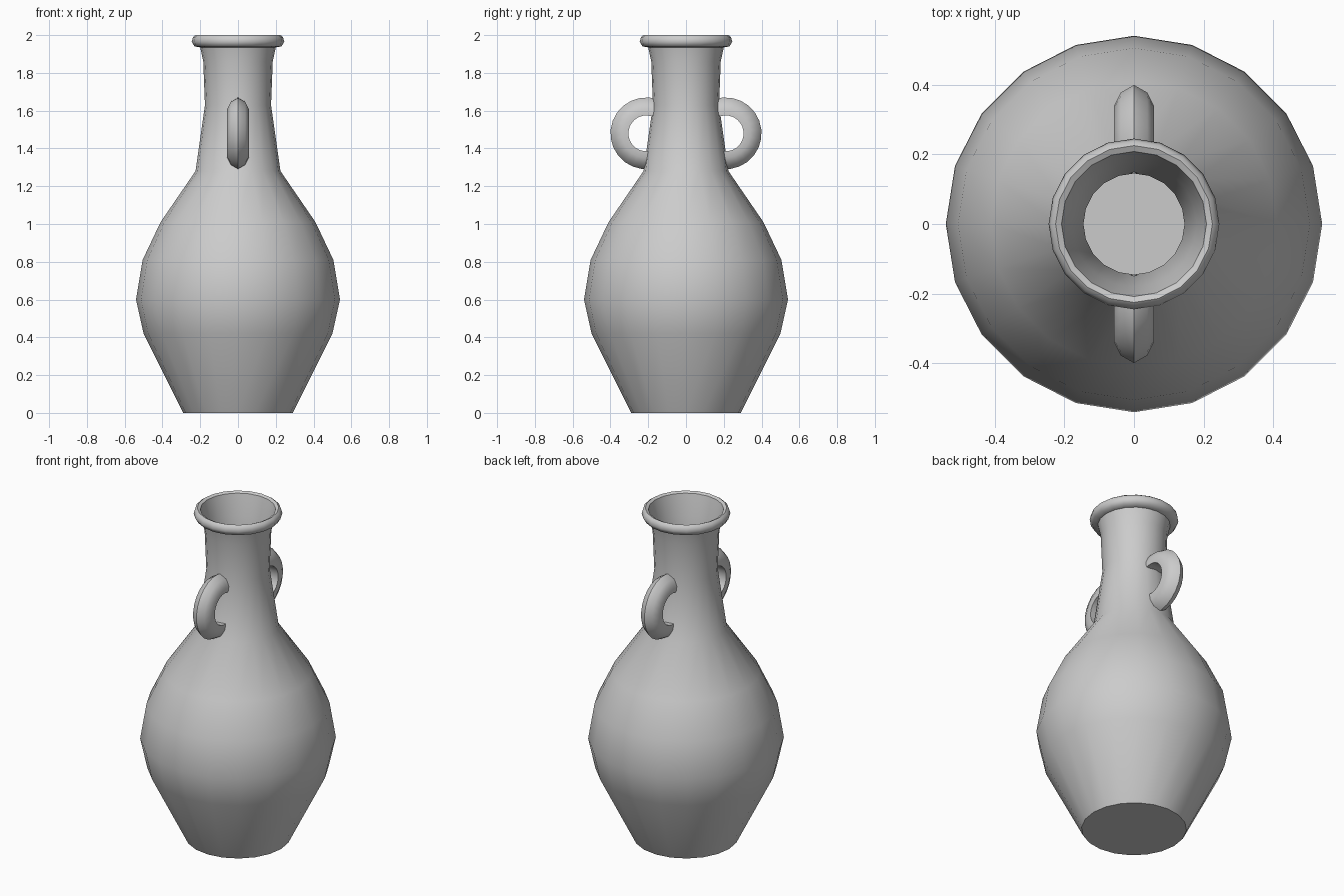
import bpy, bmesh, math
from mathutils import Vector

cube = bpy.data.objects.get("Cube")
if cube:
    bpy.data.objects.remove(cube)

clay = bpy.data.materials.new("grey clay")
clay.use_nodes = True
GREY = (0.6, 0.6, 0.6, 1)
clay.diffuse_color = GREY
clay.node_tree.nodes["Principled BSDF"].inputs["Base Color"].default_value = GREY


def finish(name, bm, angle):
    bmesh.ops.recalc_face_normals(bm, faces=bm.faces)
    mesh = bpy.data.meshes.new(name)
    bm.to_mesh(mesh)
    bm.free()
    mesh.materials.append(clay)
    obj = bpy.data.objects.new(name, mesh)
    bpy.context.collection.objects.link(obj)
    bpy.ops.object.select_all(action="DESELECT")
    obj.select_set(True)
    bpy.context.view_layer.objects.active = obj
    bpy.ops.object.shade_smooth_by_angle(angle=math.radians(angle))
    return obj


def skin(bm, rings, closed_section):
    """Bridge successive rings of vertices with quads."""
    n = len(rings[0])
    for a, b in zip(rings, rings[1:]):
        for i in range(n if closed_section else n - 1):
            j = (i + 1) % n
            bm.faces.new((a[i], a[j], b[j], b[i]))


def lathe(name, profile, sides, angle):
    """Turn a (radius, height) profile and cap both ends."""
    bm = bmesh.new()
    turns = [math.tau * i / sides for i in range(sides)]
    rings = [[bm.verts.new((r * math.cos(t), r * math.sin(t), z)) for t in turns]
             for r, z in profile]
    skin(bm, rings, True)
    bm.faces.new(rings[0])
    bm.faces.new(rings[-1])
    return finish(name, bm, angle)


# Body: outer wall, rolled lip, then inner wall down to the floor
outer = [(0.29, 0), (0.50, 0.42), (0.54, 0.60), (0.505, 0.81), (0.41, 1.01),
         (0.225, 1.28), (0.175, 1.63), (0.184, 1.86), (0.20, 1.935)]
lip = [(0.23, 1.94), (0.245, 1.965), (0.238, 1.99), (0.225, 2.0), (0.208, 1.992), (0.203, 1.97)]
inner = [(0.18, 1.87), (0.145, 1.63), (0.195, 1.28), (0.38, 1.01), (0.475, 0.81),
         (0.51, 0.60), (0.47, 0.42), (0.27, 0.03)]
lathe("vase_body", outer + lip + inner, 20, 50)

# Handles: a ridged section swept round an arc, one at the front and one at the back
half = [(0.19, 0), (0.168, 0.038), (0.13, 0.057), (0.095, 0.057)]
section = half + [(r, -x) for r, x in reversed(half[1:])]
START, END, STEPS = math.radians(-98), math.radians(110), 14


def handle(name, side):
    bm = bmesh.new()
    rings = []
    for k in range(STEPS + 1):
        t = START + (END - START) * k / STEPS
        rings.append([bm.verts.new(Vector((x, side * (0.21 + r * math.cos(t)),
                                           1.48 + r * math.sin(t)))) for r, x in section])
    skin(bm, rings, True)
    bm.faces.new(rings[0])
    bm.faces.new(rings[-1])
    return finish(name, bm, 40)


handle("front_handle", -1)
handle("back_handle", 1)
